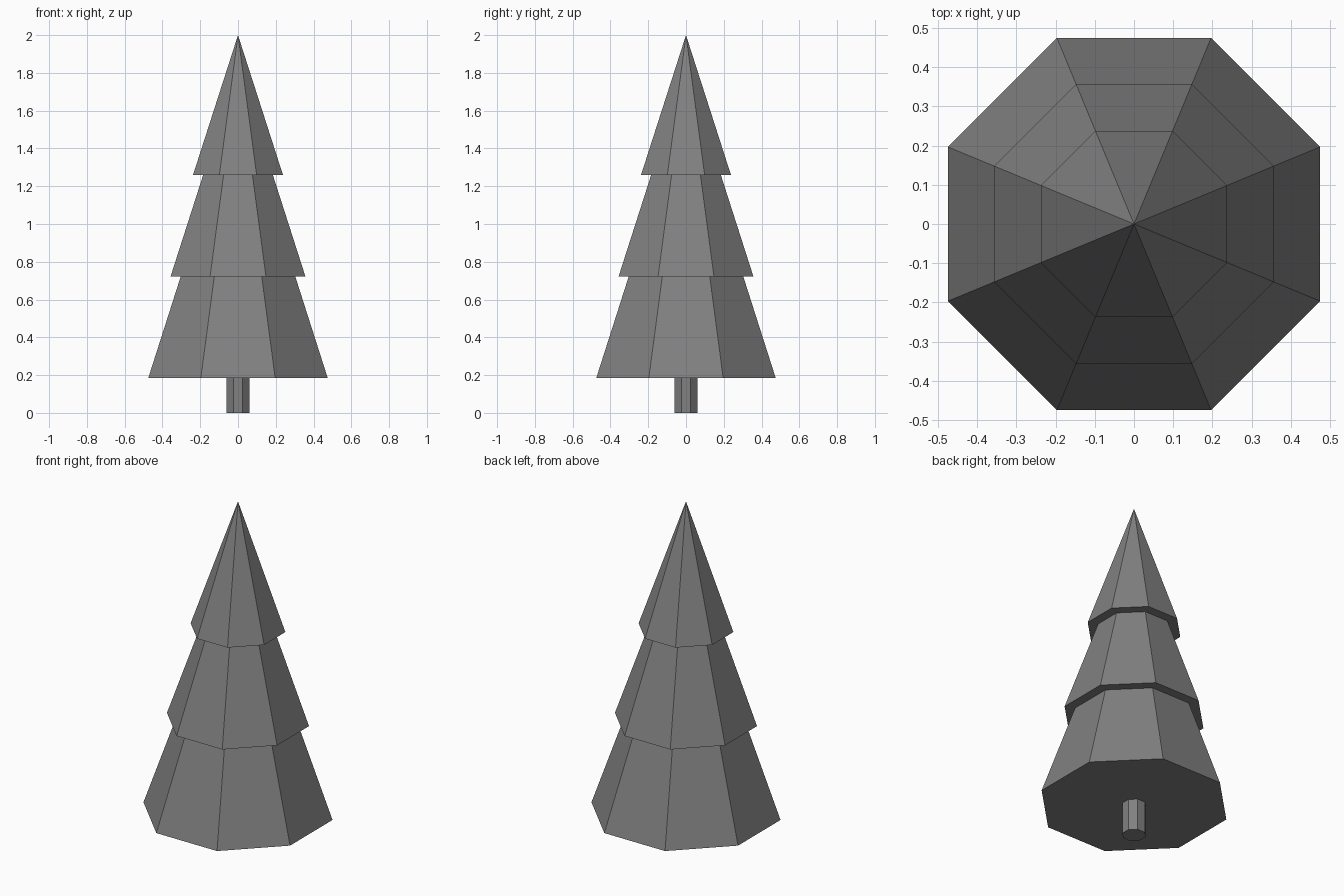
import bpy
import math

cube = bpy.data.objects.get("Cube")
if cube:
    bpy.data.objects.remove(cube, do_unlink=True)

SIDES = 8
HALF_STEP = math.pi / SIDES  # turns a flat side to the front

grey = bpy.data.materials.new("plain_grey")
grey.use_nodes = True
colour = (0.22, 0.22, 0.22, 1)
grey.diffuse_color = colour
grey.node_tree.nodes["Principled BSDF"].inputs["Base Color"].default_value = colour


def add_part(name, half_width, bottom, top, tapered):
    """Eight-sided cone or prism, sized by the distance to its flat sides."""
    radius = half_width / math.cos(HALF_STEP)
    bpy.ops.mesh.primitive_cone_add(
        vertices=SIDES, radius1=radius, radius2=0 if tapered else radius,
        depth=top - bottom, location=(0, 0, (bottom + top) / 2),
        rotation=(0, 0, HALF_STEP))
    part = bpy.context.object
    part.name = name
    part.data.materials.append(grey)
    bpy.ops.object.shade_flat()
    return part


# Trunk
add_part("trunk", 0.06, 0, 0.22, False)

# Overlapping tiers of branches, all with the same slope
add_part("lower_branches", 0.475, 0.185, 1.67, True)
add_part("middle_branches", 0.357, 0.722, 1.835, True)
add_part("upper_branches", 0.238, 1.26, 2, True)
